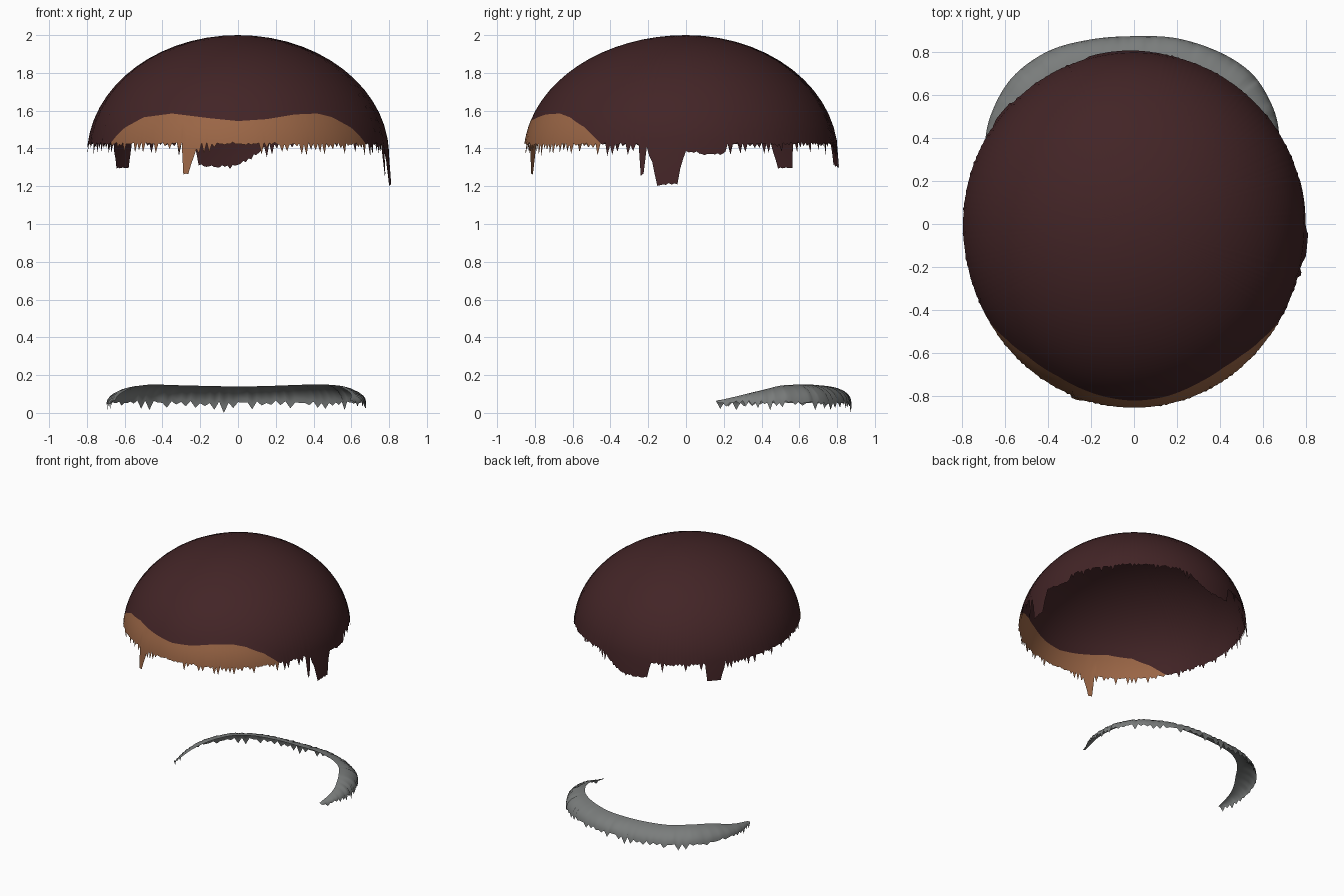
import bpy, bmesh, math, random
from mathutils import Vector

if "Cube" in bpy.data.objects:
    bpy.data.objects.remove(bpy.data.objects["Cube"])

random.seed(4)


def material(name, rgb):
    m = bpy.data.materials.new(name)
    m.diffuse_color = (*rgb, 1)
    m.use_nodes = True
    m.node_tree.nodes["Principled BSDF"].inputs["Base Color"].default_value = m.diffuse_color
    return m


DARK = material("dark_brown", (0.055, 0.0178, 0.0194))
TAN = material("tan", (0.328, 0.133, 0.061))
GREY = material("grey", (0.195, 0.205, 0.202))


def lerp_table(table, t):
    """Piecewise linear lookup in a sorted list of (t, value)."""
    if t <= table[0][0]:
        return table[0][1]
    for (a, va), (b, vb) in zip(table, table[1:]):
        if t <= b:
            return va + (vb - va) * (t - a) / (b - a)
    return table[-1][1]


def sheet(name, columns, mat, closed=False):
    """Open skin lofted through equal-length columns of points."""
    bm = bmesh.new()
    grid = [[bm.verts.new(p) for p in col] for col in columns]
    pairs = list(zip(grid, grid[1:]))
    if closed:
        pairs.append((grid[-1], grid[0]))
    for a, b in pairs:
        for i in range(len(a) - 1):
            bm.faces.new((a[i], a[i + 1], b[i + 1], b[i]))
    bmesh.ops.remove_doubles(bm, verts=bm.verts, dist=1e-5)
    mesh = bpy.data.meshes.new(name)
    bm.to_mesh(mesh)
    bm.free()
    ob = bpy.data.objects.new(name, mesh)
    bpy.context.collection.objects.link(ob)
    mesh.materials.append(mat)
    mesh.shade_smooth()
    return ob


# Shell: half ellipsoid, a little longer at the front
BASE, HIGH, AX, BACK, FRONT = 1.36, 0.64, 0.80, 0.805, 0.86


def shell_point(deg, z):
    t = math.radians(deg)
    h = (z - BASE) / HIGH
    r = math.sqrt(max(0, 1 - h * h)) if h > 0 else 1 + (BASE - z) * 0.1
    return (AX * r * math.cos(t),
            (BACK if math.sin(t) > 0 else FRONT) * r * math.sin(t), z)


# Lower edge height by angle, with long hanging flaps
RIM = [(0, 1.38), (14, 1.365), (16, 1.425), (78, 1.425), (80, 1.40),
       (90, 1.31), (97, 1.30), (105, 1.31), (107, 1.425),
       (135, 1.425), (136, 1.30), (143, 1.30), (145, 1.38), (146, 1.425),
       (248, 1.425), (249, 1.27), (251, 1.27), (253, 1.36), (255, 1.425),
       (343, 1.42), (344, 1.25), (345, 1.28), (346, 1.40), (348, 1.33),
       (350, 1.205), (357, 1.21), (359, 1.36), (360, 1.38)]
# Upper edge of the tan band by x
BAND_TOP = [(-0.68, 1.42), (-0.65, 1.46), (-0.6, 1.51), (-0.5, 1.565), (-0.35, 1.585),
            (-0.15, 1.56), (0, 1.545), (0.15, 1.555), (0.3, 1.58),
            (0.42, 1.585), (0.5, 1.565), (0.6, 1.51), (0.65, 1.46), (0.68, 1.42)]


def tooth(i, depth):
    return random.random() ** 2.5 * depth if i % 2 else random.uniform(-0.01, 0.004)


rim = []
for d in range(360):
    z = lerp_table(RIM, d)
    rim.append(z - tooth(d, 0.065 if z > 1.41 else 0.015))


def band_top(deg):
    x = AX * math.cos(math.radians(deg))
    for _ in range(3):
        z = lerp_table(BAND_TOP, x)
        x = shell_point(deg, z)[0]
    return z


dome_cols, band_cols = [], []
for d in range(360):
    in_band = 212 <= d <= 328
    edge = max(band_top(d), rim[d]) if in_band else rim[d]
    # evenly spaced latitudes to just above the edge, then the edge itself
    low = math.asin(max(0.02, (edge - BASE) / HIGH))
    col = [shell_point(d, BASE + HIGH * math.sin(math.pi / 2 + (low - math.pi / 2) * k / 14))
           for k in range(14)]
    dome_cols.append(col + [shell_point(d, edge)])
    if in_band:
        band_cols.append([shell_point(d, edge + (rim[d] - edge) * k / 5) for k in range(6)])
sheet("dome_shell", dome_cols, DARK, closed=True)
sheet("front_band", band_cols, TAN)

# Lower back strip: outer path (x, y, top height, inward width)
PATH = [(-0.67, 0.16, 0.065, 0.02), (-0.695, 0.33, 0.10, 0.07), (-0.67, 0.5, 0.135, 0.12),
        (-0.57, 0.68, 0.15, 0.14), (-0.4, 0.805, 0.147, 0.14), (-0.2, 0.86, 0.143, 0.14),
        (0, 0.875, 0.14, 0.14), (0.2, 0.865, 0.143, 0.14), (0.4, 0.80, 0.149, 0.14),
        (0.55, 0.70, 0.15, 0.14), (0.64, 0.56, 0.145, 0.13), (0.675, 0.43, 0.125, 0.11),
        (0.665, 0.3, 0.10, 0.07), (0.61, 0.16, 0.065, 0.02)]
pts = [Vector(p) for p in PATH]
pts = [2 * pts[0] - pts[1]] + pts + [2 * pts[-1] - pts[-2]]
path = []
for i in range(1, len(pts) - 2):
    p0, p1, p2, p3 = pts[i - 1:i + 3]
    for k in range(8):
        t = k / 8
        path.append(0.5 * (2 * p1 + (p2 - p0) * t + (2 * p0 - 5 * p1 + 4 * p2 - p3) * t * t
                           + (3 * p1 - p0 - 3 * p2 + p3) * t ** 3))
path.append(pts[-2])

strip_cols = []
for i, p in enumerate(path):
    tan = (path[min(i + 1, len(path) - 1)] - path[max(i - 1, 0)]).xy.normalized()
    inward = Vector((tan.y, -tan.x))
    bottom = 0.0 if i == 45 else max(0.015, 0.055 - tooth(i, 0.045))
    col = []
    for k in range(7):
        a = math.pi / 2 * k / 6
        q = p.xy + inward * p.w * (1 - math.cos(a))
        col.append((q.x, q.y, bottom + (p.z - bottom) * math.sin(a)))
    strip_cols.append(col[::-1])
sheet("lower_back_strip", strip_cols, GREY)

# Make all skins face outward
for ob in bpy.context.collection.objects:
    bm = bmesh.new()
    bm.from_mesh(ob.data)
    total = sum(f.normal.z * f.calc_area() for f in bm.faces)
    if total < 0:
        bmesh.ops.reverse_faces(bm, faces=bm.faces)
    bm.to_mesh(ob.data)
    bm.free()
